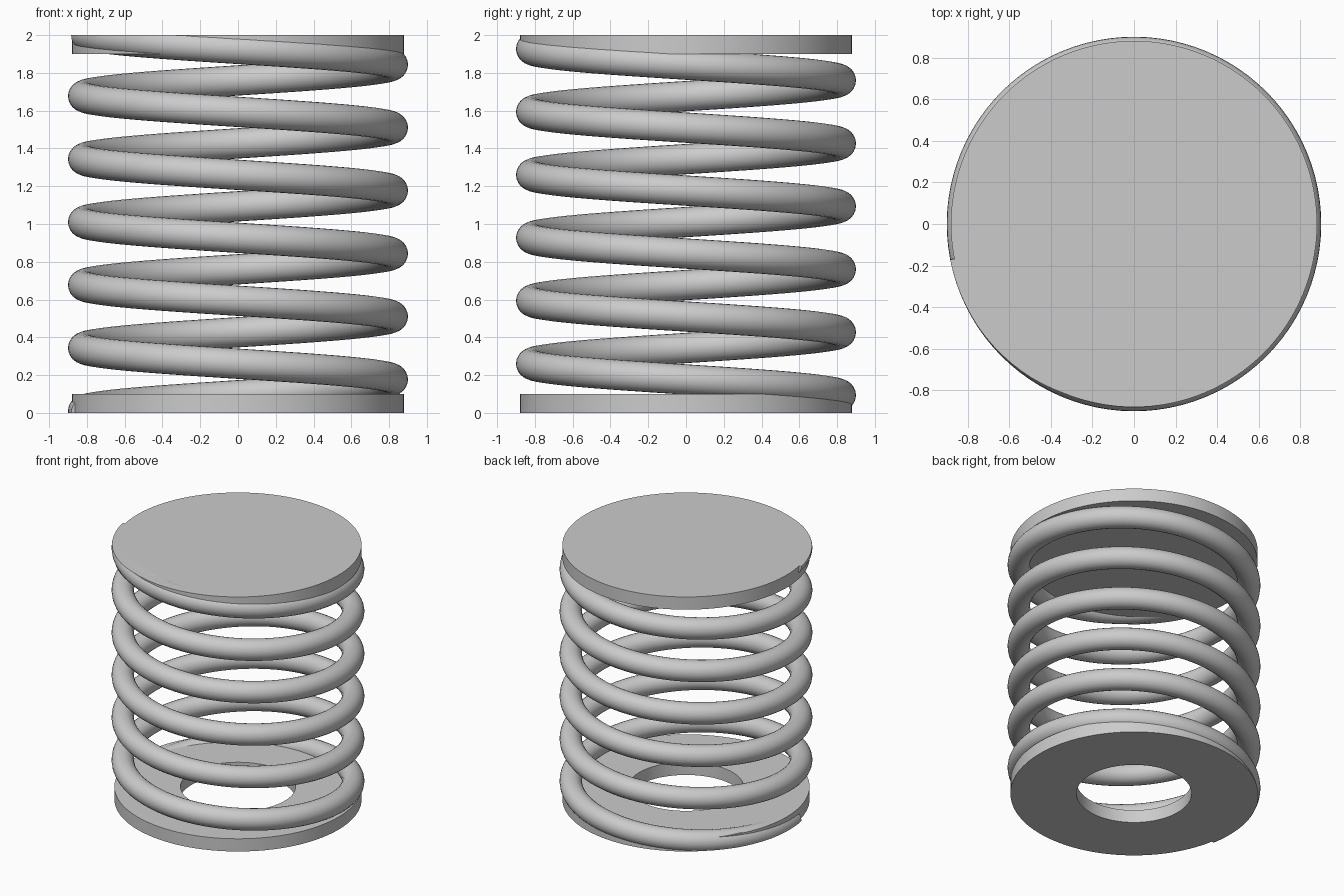
import bpy, bmesh
from math import sin, cos, pi, radians, hypot
from mathutils import Vector

if "Cube" in bpy.data.objects:
    bpy.data.objects.remove(bpy.data.objects["Cube"])

HEIGHT, TURNS = 2.0, 6
COIL_R, WIRE_R = 0.82, 0.08
PLATE_R, PLATE_T, HOLE_R = 0.88, 0.1, 0.41


def finish(name, bm):
    bmesh.ops.recalc_face_normals(bm, faces=bm.faces)
    mesh = bpy.data.meshes.new(name)
    bm.to_mesh(mesh)
    bm.free()
    obj = bpy.data.objects.new(name, mesh)
    bpy.context.collection.objects.link(obj)
    bpy.ops.object.select_all(action='DESELECT')
    bpy.context.view_layer.objects.active = obj
    obj.select_set(True)
    bpy.ops.object.shade_smooth_by_angle(angle=radians(35))
    return obj


def plate(name, z0, z1, hole=0.0, n=128):
    """Round plate, with an optional centre hole."""
    bm = bmesh.new()

    def ring(r, z):
        return [bm.verts.new((r * cos(2 * pi * i / n), r * sin(2 * pi * i / n), z))
                for i in range(n)]

    def band(a, b):
        for i in range(n):
            j = (i + 1) % n
            bm.faces.new((a[i], a[j], b[j], b[i]))

    low, high = ring(PLATE_R, z0), ring(PLATE_R, z1)
    band(low, high)
    if hole:
        low_in, high_in = ring(hole, z0), ring(hole, z1)
        band(high, high_in)
        band(high_in, low_in)
        band(low_in, low)
    else:
        bm.faces.new(low)
        bm.faces.new(high)
    return finish(name, bm)


def coil(name, steps=96, sides=24):
    """Left-handed helix wire, ground flat at both ends."""
    bm = bmesh.new()
    start = radians(191)
    rise = HEIGHT / (TURNS * 2 * pi)
    length = hypot(COIL_R, rise)
    rings = []
    for k in range(TURNS * steps + 1):
        t = 2 * pi * k / steps
        a = start - t
        out = Vector((cos(a), sin(a), 0))
        tangent = Vector((sin(a) * COIL_R, -cos(a) * COIL_R, rise)) / length
        up = out.cross(tangent)
        centre = out * COIL_R + Vector((0, 0, rise * t))
        rings.append([bm.verts.new(centre + WIRE_R * (out * cos(2 * pi * s / sides)
                                                      + up * sin(2 * pi * s / sides)))
                      for s in range(sides)])
    for a, b in zip(rings, rings[1:]):
        for s in range(sides):
            j = (s + 1) % sides
            bm.faces.new((a[s], a[j], b[j], b[s]))
    bm.faces.new(rings[0])
    bm.faces.new(rings[-1])
    # flat ground ends
    for z, normal in ((0, -1), (HEIGHT, 1)):
        bmesh.ops.bisect_plane(bm, geom=bm.verts[:] + bm.edges[:] + bm.faces[:],
                               plane_co=(0, 0, z), plane_no=(0, 0, normal),
                               clear_outer=True)
        bmesh.ops.holes_fill(bm, edges=[e for e in bm.edges if e.is_boundary], sides=0)
    return finish(name, bm)


plate("bottom_ring", 0, PLATE_T, HOLE_R)
plate("top_plate", HEIGHT - PLATE_T, HEIGHT)
coil("spring_coil")
